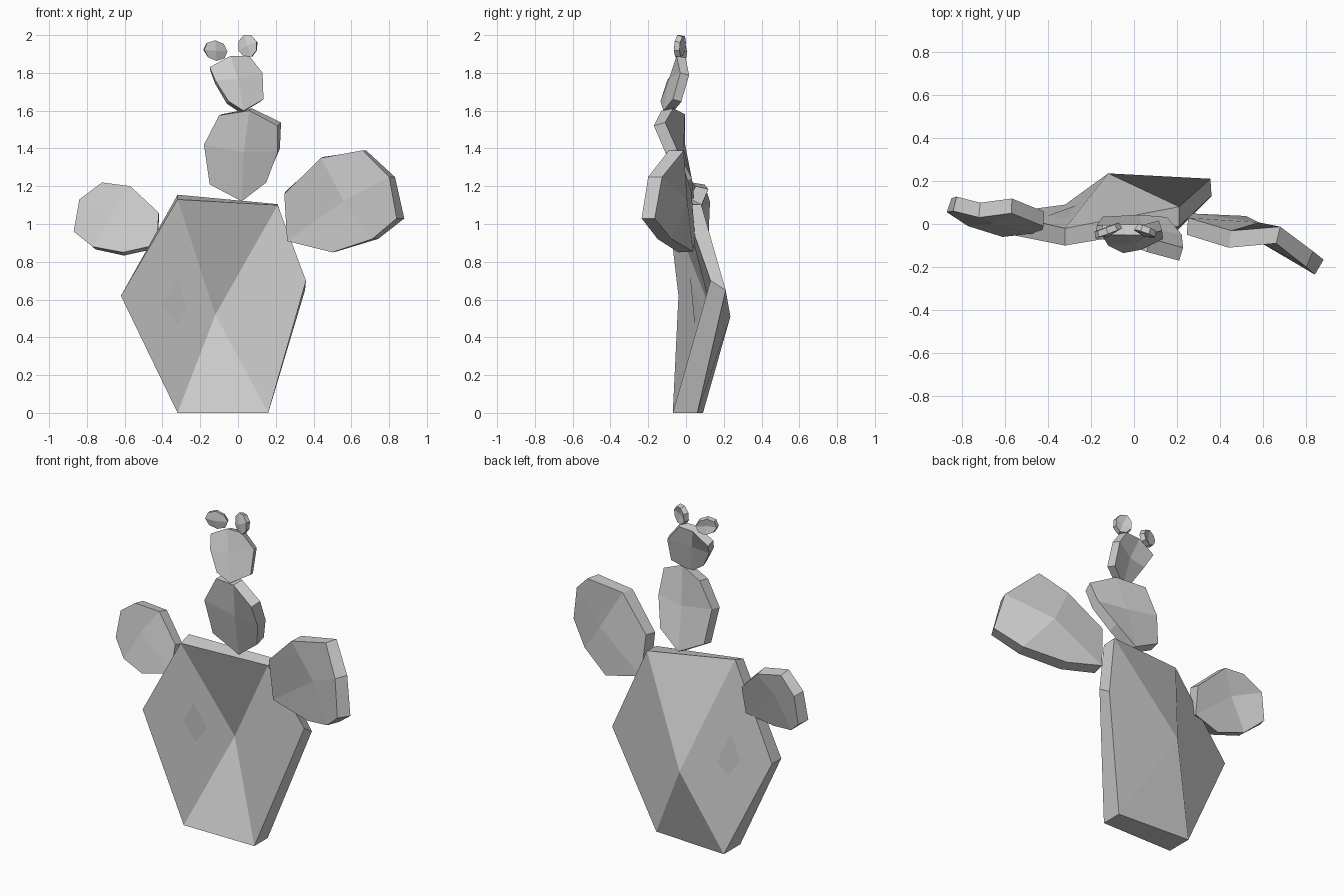
import bpy, bmesh
from math import sin, cos, pi


def pad(name, centre, rim, thick, groups=None, fold=None, rear=None):
    """Thick pad: front sheet fanned from a centre point, back sheet offset along normals
    (or placed at the given rear points: centre first, then rim).
    rim runs clockwise seen from the front; groups are the rim runs used per face."""
    n = len(rim)
    groups = groups or [[i, i + 1, (i + 2) % n] for i in range(0, n, 2)]
    bm = bmesh.new()
    front = [bm.verts.new(p) for p in [centre] + rim]
    c, ring = front[0], front[1:]
    for g in groups:
        bm.faces.new([c] + [ring[i] for i in reversed(g)])
    bm.normal_update()
    rear = rear or [v.co - v.normal * thick for v in front]
    back = [bm.verts.new(p) for p in rear]
    bc, bring = back[0], back[1:]
    for k, g in enumerate(groups):
        run = [bring[i] for i in g]
        bm.faces.new(run + [bc] if k == fold else [bc] + run)
    for i in range(n):
        j = (i + 1) % n
        bm.faces.new((ring[i], ring[j], bring[j], bring[i]))
    me = bpy.data.meshes.new(name)
    bm.to_mesh(me)
    bm.free()
    ob = bpy.data.objects.new(name, me)
    bpy.context.collection.objects.link(ob)


def bud(name, x, y, z, rx, rz, turn, lean, yaw):
    """Small eight-sided pad, turned in the front plane, leaning and yawed."""
    rim = []
    for i in range(8):
        a = -i * pi / 4 + pi / 8
        u, w = rx * cos(a), rz * sin(a)
        rim.append((x + u * cos(turn) - w * sin(turn), y + lean * w + yaw * u,
                    z + u * sin(turn) + w * cos(turn)))
    pad(name, (x, y - 0.015, z), rim, 0.03)


# large trunk pad standing on the ground
pad("trunk_pad", (-0.12, 0.14, 0.52),
    [(-0.32, -0.10, 1.13), (0.21, -0.01, 1.10), (0.36, 0.13, 0.70),
     (0.16, -0.07, 0), (-0.32, -0.07, 0), (-0.62, -0.04, 0.62)],
    0.09, [[0, 1], [1, 2, 3], [3, 4], [4, 5, 0]], fold=3,
    rear=[(-0.12, 0.235, 0.51), (-0.32, -0.02, 1.155), (0.21, 0.08, 1.105), (0.355, 0.21, 0.65),
          (0.16, 0.06, 0), (-0.32, 0.09, 0), (-0.62, 0.05, 0.62)])

# side pads
pad("left_pad", (-0.66, 0.0, 1.07),
    [(-0.57, 0.05, 1.20), (-0.42, -0.01, 1.06), (-0.43, -0.04, 0.89), (-0.61, -0.06, 0.85),
     (-0.77, -0.01, 0.88), (-0.87, 0.055, 0.96), (-0.84, 0.06, 1.13), (-0.72, 0.03, 1.22)], 0.07)
pad("right_pad", (0.56, -0.07, 1.12),
    [(0.44, -0.11, 1.35), (0.66, -0.09, 1.39), (0.80, -0.20, 1.25), (0.84, -0.235, 1.03),
     (0.71, -0.15, 0.92), (0.50, -0.04, 0.85), (0.26, -0.03, 0.91), (0.245, -0.05, 1.16)], 0.08)

# stacked upper pads
pad("middle_pad", (0.03, -0.075, 1.38),
    [(0.06, -0.13, 1.60), (0.21, -0.17, 1.52), (0.21, -0.11, 1.38), (0.15, -0.03, 1.22),
     (0.02, -0.02, 1.12), (-0.15, -0.03, 1.21), (-0.18, -0.07, 1.42), (-0.10, -0.07, 1.575)], 0.065)
pad("top_pad", (0, -0.09, 1.77),
    [(-0.04, -0.05, 1.89), (0.06, -0.05, 1.89), (0.13, -0.03, 1.80), (0.135, -0.07, 1.66),
     (0.03, -0.12, 1.60), (-0.05, -0.135, 1.65), (-0.12, -0.10, 1.76), (-0.15, -0.05, 1.83)], 0.05)

# two buds on the crown
bud("left_bud", -0.117, -0.042, 1.918, 0.063, 0.053, -0.4, 0.1, 0.35)
bud("right_bud", 0.05, -0.045, 1.943, 0.052, 0.062, 0.0, 0.1, -0.35)
